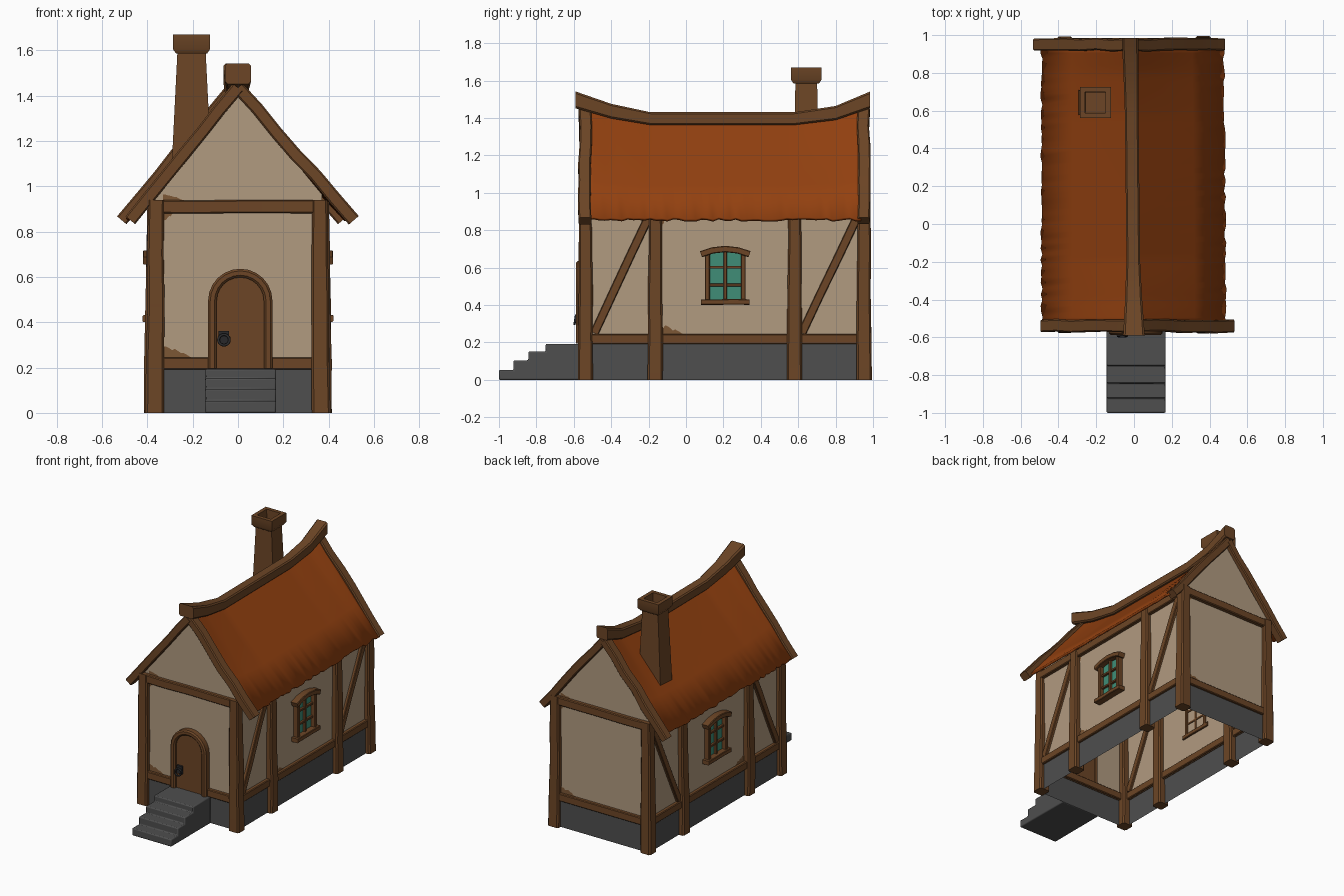
import bpy, bmesh, math, random
from mathutils import Vector

if "Cube" in bpy.data.objects:
    bpy.data.objects.remove(bpy.data.objects["Cube"])

random.seed(4)


def material(name, rgb):
    m = bpy.data.materials.new(name)
    m.diffuse_color = (*rgb, 1)
    m.use_nodes = True
    m.node_tree.nodes["Principled BSDF"].inputs["Base Color"].default_value = m.diffuse_color
    return m


WOOD = material("brown wood", (0.150, 0.060, 0.019))
PLASTER = material("beige plaster", (0.440, 0.325, 0.215))
WORN = material("worn plaster", (0.200, 0.095, 0.036))
ROOF = material("orange roof", (0.290, 0.052, 0.005))
STONE = material("grey stone", (0.077, 0.077, 0.077))
GLASS = material("green glass", (0.050, 0.270, 0.185))
IRON = material("dark iron", (0.022, 0.022, 0.024))


def make(name, verts, faces, mat, angle=35, fix=True):
    me = bpy.data.meshes.new(name)
    me.from_pydata([tuple(v) for v in verts], [], faces)
    if fix:
        bm = bmesh.new()
        bm.from_mesh(me)
        bmesh.ops.recalc_face_normals(bm, faces=bm.faces)
        bm.to_mesh(me)
        bm.free()
    me.shade_smooth()
    me.set_sharp_from_angle(angle=math.radians(angle))
    me.materials.append(mat)
    ob = bpy.data.objects.new(name, me)
    bpy.context.collection.objects.link(ob)
    return ob


def sweep(name, pts, sizes, side, mat=WOOD, local=False, chamfer=0.12):
    """Chamfered beam along pts; sizes = (width along side, height) per point."""
    pts = [Vector(p) for p in pts]
    side = Vector(side).normalized()
    if isinstance(sizes, tuple):
        sizes = [sizes] * len(pts)
    verts, faces, n = [], [], len(pts)
    for i, (p, (w, h)) in enumerate(zip(pts, sizes)):
        t = pts[min(i + 1, n - 1)] - pts[max(i - 1, 0)] if local else pts[-1] - pts[0]
        up = t.cross(side).normalized()
        c = chamfer * min(w, h)
        a, b = w / 2, h / 2
        for u, v in ((a, b - c), (a - c, b), (c - a, b), (-a, b - c),
                     (-a, c - b), (c - a, -b), (a - c, -b), (a, c - b)):
            verts.append(p + side * u + up * v)
    for i in range(n - 1):
        for k in range(8):
            q = (k + 1) % 8
            faces.append((i * 8 + k, i * 8 + q, i * 8 + 8 + q, i * 8 + 8 + k))
    faces += [tuple(range(8)), tuple(range(n * 8 - 8, n * 8))]
    return make(name, verts, faces, mat)


def beam(name, a, b, w, h, side, segs=1, wobble=0.0, end=1.0):
    """Straight, slightly hand-hewn beam from a to b, scaled by end at b."""
    a, b = Vector(a), Vector(b)
    pts, sizes = [], []
    for i in range(segs + 1):
        f = i / segs
        j = Vector([random.uniform(-wobble, wobble) for _ in range(3)]) if 0 < i < segs else Vector()
        pts.append(a.lerp(b, f) + j)
        k = (1 + (end - 1) * f) * (1 + random.uniform(-8, 8) * wobble)
        sizes.append((w * k, h * k))
    return sweep(name, pts, sizes, side)


def box(name, lo, hi, mat):
    v = [(x, y, z) for x in (lo[0], hi[0]) for y in (lo[1], hi[1]) for z in (lo[2], hi[2])]
    f = [(0, 1, 3, 2), (4, 6, 7, 5), (0, 4, 5, 1), (2, 3, 7, 6), (0, 2, 6, 4), (1, 5, 7, 3)]
    return make(name, v, f, mat)


# Plaster walls with gables, open underneath
HX, Y0, Y1 = 0.37, -0.54, 0.955
prof = [(-HX, 0.19), (HX, 0.19), (HX, 0.965), (0, 1.41), (-HX, 0.965)]
wv = [(x, y, z) for y in (Y0, Y1) for x, z in prof]
make("walls", wv, [(0, 1, 2, 3, 4), (9, 8, 7, 6, 5), (1, 6, 7, 2), (5, 0, 4, 9)], PLASTER)

# Stone footing ring
bx, b0, b1 = HX + 0.008, Y0 - 0.008, Y1 + 0.008
ring = [(-bx, b0), (bx, b0), (bx, b1), (-bx, b1)]
make("stone_base", [(x, y, z) for z in (0, 0.2) for x, y in ring],
     [(i, (i + 1) % 4, (i + 1) % 4 + 4, i + 4) for i in range(4)], STONE)

# Posts, sills, wall plates and braces on both long sides
POSTS = (-0.538, -0.165, 0.58, 0.953)
for s in (1, -1):
    for y in POSTS:
        px = s * 0.367 if y in (POSTS[0], POSTS[3]) else s * 0.372
        beam("post", (px, y, 0), (px - s * 0.006, y, 0.94), 0.084, 0.082, (1, 0, 0), 4, 0.003, 0.82)
    beam("side_sill", (s * 0.375, Y0, 0.218), (s * 0.375, Y1, 0.218), 0.04, 0.054, (1, 0, 0))
    beam("side_wall_plate", (s * 0.375, Y0, 0.895), (s * 0.375, Y1, 0.895), 0.04, 0.055, (1, 0, 0))
    for ya, yb in ((-0.49, -0.20), (0.62, 0.915)):
        beam("brace", (s * 0.372, ya, 0.25), (s * 0.372, yb, 0.87), 0.035, 0.045, (1, 0, 0), 3, 0.002)
for y in (Y0 - 0.005, Y1 + 0.005):
    beam("end_sill", (-HX, y, 0.218), (HX, y, 0.218), 0.04, 0.054, (0, 1, 0))
    beam("tie_beam", (-HX, y, 0.91), (HX, y, 0.91), 0.045, 0.058, (0, 1, 0), 4, 0.002)

# Ridge pole, swooping up at both ends
RIDGE = [(-0.59, 0.0, 1.497), (-0.4, -0.002, 1.437), (-0.19, -0.004, 1.397),
         (0.58, -0.012, 1.397), (0.8, -0.016, 1.427), (0.985, -0.02, 1.497)]
rs = [(0.115, 0.09), (0.09, 0.078), (0.072, 0.068), (0.072, 0.068), (0.08, 0.075), (0.09, 0.09)]
sweep("ridge_pole", [(x, y, z) for y, x, z in RIDGE], rs, (1, 0, 0))


def ridge_at(y):
    for (ya, xa, za), (yb, xb, zb) in zip(RIDGE, RIDGE[1:]):
        if y <= yb:
            f = (y - ya) / (yb - ya)
            return xa + (xb - xa) * f, za + (zb - za) * f


# Roof covering with ragged eaves
NY, RY0, RY1 = 48, -0.525, 0.935
cols = (-1, -0.66, -0.33, 0, 0.33, 0.66, 1)
rv = []
for i in range(NY + 1):
    f = i / NY
    y = RY0 + (RY1 - RY0) * f
    rx, rz = ridge_at(y)
    for c in cols:
        a = abs(c)
        ex = (-0.49 if c < 0 else 0.488 - 0.012 * f)
        j = random.uniform(-0.006, 0.006) if a == 1 else 0
        rv.append((rx + (ex - rx) * a + (j if c > 0 else -j), y,
                   (rz - 0.018) * (1 - a) + 0.864 * a - 1.1 * j))
rf = [(i * 7 + k, i * 7 + k + 1, i * 7 + k + 8, i * 7 + k + 7) for i in range(NY) for k in range(6)]
roof = make("roof", rv, rf, ROOF, fix=False)
sol = roof.modifiers.new("thickness", "SOLIDIFY")
sol.thickness, sol.offset = 0.018, -1

# Bargeboards at each gable end
for y, apex, left, right in ((-0.54, 0.0, -0.475, 0.511), (0.95, -0.022, -0.513, 0.462)):
    for ex in (left, right):
        beam("bargeboard", (apex, y, 1.435), (ex, y, 0.85), 0.066, 0.056, (0, 1, 0), 6, 0.005)

# Chimney: tapered shaft and hollow square cap
cx, cy = -0.205, 0.643
sv = [(cx + sx * w, cy + sy * d, z) for w, d, z in ((0.092, 0.068, 1.0), (0.062, 0.058, 1.6))
      for sx, sy in ((-1, -1), (1, -1), (1, 1), (-1, 1))]
make("chimney_shaft", sv, [(i, (i + 1) % 4, (i + 1) % 4 + 4, i + 4) for i in range(4)] + [(4, 5, 6, 7)], WOOD)
loops = ((0.068, 1.585), (0.082, 1.605), (0.082, 1.67), (0.055, 1.67), (0.053, 1.602))
cv = [(cx + sx * w, cy + sy * w, z) for w, z in loops for sx, sy in ((-1, -1), (1, -1), (1, 1), (-1, 1))]
cf = [(r * 4 + i, r * 4 + (i + 1) % 4, (r * 4 + 4) + (i + 1) % 4, r * 4 + 4 + i) for r in range(4) for i in range(4)]
make("chimney_cap", cv, cf + [(0, 1, 2, 3), (16, 17, 18, 19)], WOOD)


# Arched door and its frame
def arch(r, top, n=12):
    return [(0.01 - r, 0.195)] + [(0.01 - r * math.cos(math.pi * i / n), top - r + r * math.sin(math.pi * i / n))
                                  for i in range(n + 1)] + [(0.01 + r, 0.195)]


outline = arch(0.112, 0.61)
n = len(outline)
make("door", [(x, y, z) for y in (-0.566, -0.535) for x, z in outline],
     [tuple(range(n)), tuple(range(n, 2 * n))] + [(i, (i + 1) % n, (i + 1) % n + n, i + n) for i in range(n)], WOOD)
sweep("door_frame", [(x, -0.56, z) for x, z in arch(0.123, 0.617)], (0.055, 0.038), (0, 1, 0), local=True, chamfer=0.25)

# Iron door handle
box("handle_plate", (-0.085, -0.58, 0.305), (-0.04, -0.564, 0.362), IRON)
bpy.ops.mesh.primitive_torus_add(major_segments=20, minor_segments=8, major_radius=0.024, minor_radius=0.006,
                                 location=(-0.062, -0.592, 0.322), rotation=(math.radians(80), 0, 0))
handle = bpy.context.object
handle.name = "handle_ring"
handle.data.materials.append(IRON)
handle.data.shade_smooth()

# Stone steps
sp = [(-1.0, 0)]
for y, ztop, nxt in ((-1.0, 0.053, -0.922), (-0.922, 0.105, -0.843), (-0.843, 0.152, -0.75), (-0.75, 0.193, -0.55)):
    sp += [(y, ztop), (nxt, ztop)]
sp.append((-0.55, 0))
m = len(sp)
steps = make("steps", [(x, y, z) for x in (-0.145, 0.168) for y, z in sp],
             [tuple(range(m)), tuple(range(m, 2 * m))] + [(i, (i + 1) % m, (i + 1) % m + m, i + m) for i in range(m)], STONE)
bev = steps.modifiers.new("worn edges", "BEVEL")
bev.width, bev.segments = 0.007, 2

# One window in each long wall
for s in (1, -1):
    x, side = s * 0.384, (1, 0, 0)
    box("window_glass", (min(s * 0.37, s * 0.377), 0.115, 0.42), (max(s * 0.37, s * 0.377), 0.305, 0.69), GLASS)
    for y in (0.114, 0.306):
        beam("window_jamb", (x, y, 0.42), (x, y, 0.68), 0.045, 0.026, side)
    beam("window_sill", (x + s * 0.006, 0.08, 0.416), (x + s * 0.006, 0.34, 0.416), 0.06, 0.03, side, 3, 0.002)
    sweep("window_lintel", [(x + s * 0.006, y, z) for y, z in
                            ((0.08, 0.672), (0.14, 0.692), (0.21, 0.700), (0.28, 0.692), (0.34, 0.672))],
          (0.06, 0.034), side, local=True)
    beam("window_mullion", (x - s * 0.004, 0.21, 0.42), (x - s * 0.004, 0.21, 0.69), 0.03, 0.018, side)
    for z in (0.507, 0.602):
        beam("window_bar", (x - s * 0.005, 0.115, z), (x - s * 0.005, 0.305, z), 0.028, 0.015, side)

# Worn plaster patches in wall corners: ragged edge from (0, h) to (w, 0)
def patch(place, w, h):
    pts = [(0, 0), (0, h)]
    for i in range(1, 10):
        f = i / 10
        pts.append((w * f, h * (1 - f ** 1.6) * random.uniform(0.7, 1.1)))
    pts.append((w, 0))
    make("worn_patch", [place(u, v) for u, v in pts], [tuple(range(len(pts)))], WORN)


for s, y in ((1, Y0 - 0.003), (-1, Y1 + 0.003)):
    patch(lambda u, v: (s * (-0.33 + u), y, 0.24 + v), 0.13, 0.052)
    patch(lambda u, v: (s * (-0.33 + u), y, 0.935 + v), 0.1, 0.028)
    patch(lambda u, v: (s * (-0.33 + u), y, 0.885 - v), 0.045, 0.04)
    patch(lambda u, v: (s * (HX + 0.003), -0.135 + u, 0.24 + v), 0.13, 0.052)
    patch(lambda u, v: (s * (HX + 0.003), -0.135 + u, 0.875 - v), 0.025, 0.07)
